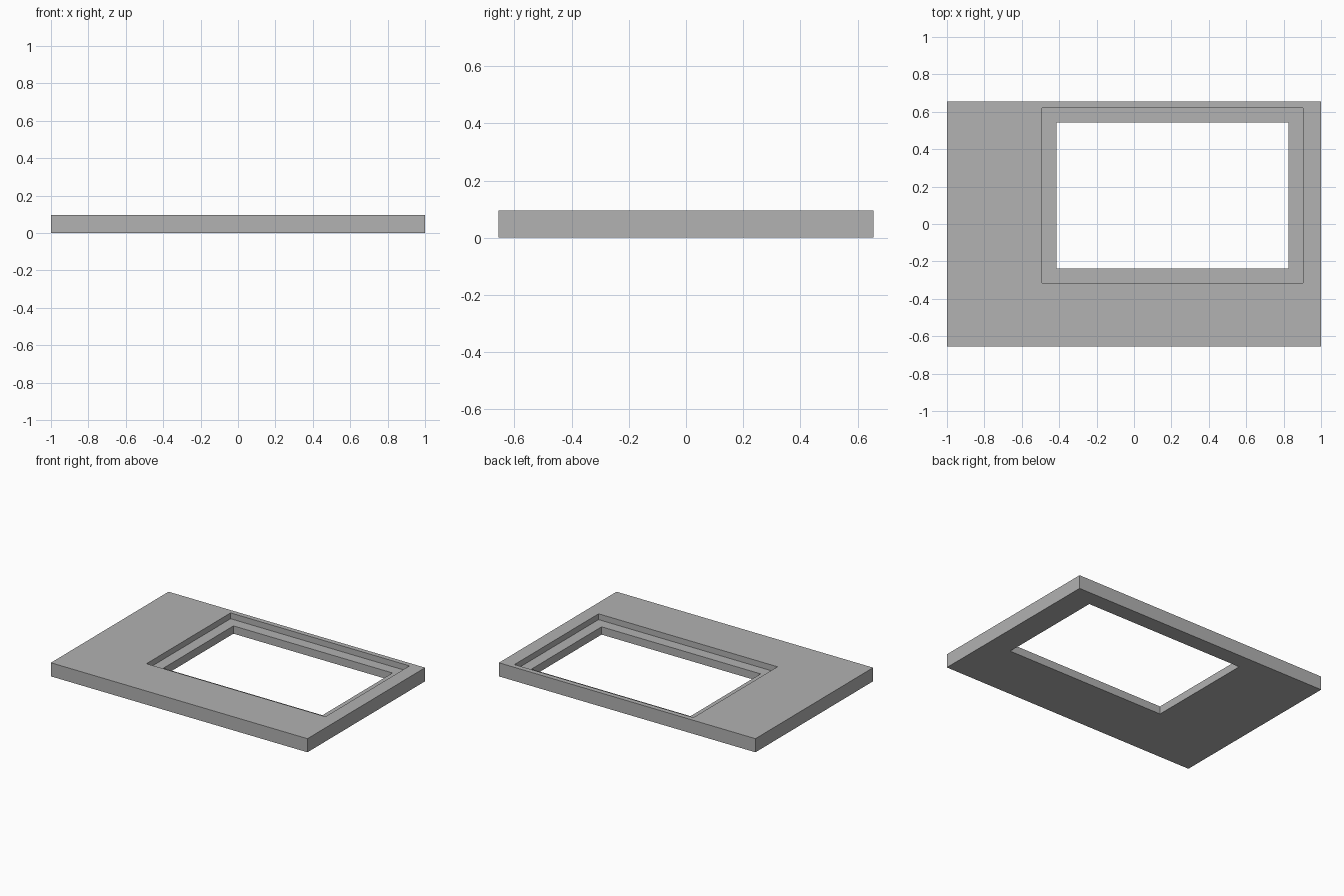
import bpy
import bmesh

cube = bpy.data.objects.get("Cube")
if cube:
    bpy.data.objects.remove(cube, do_unlink=True)

# Plain grey material
grey = bpy.data.materials.new("plain grey")
grey.use_nodes = True
colour = (0.445, 0.445, 0.445, 1.0)
grey.diffuse_color = colour
grey.node_tree.nodes["Principled BSDF"].inputs["Base Color"].default_value = colour

# Rectangles as x min, x max, y min, y max
OUTER = (-1.0, 1.0, -0.655, 0.655)
RECESS = (-0.492, 0.903, -0.316, 0.62)
OPENING = (-0.415, 0.825, -0.238, 0.542)
TOP, LEDGE = 0.096, 0.055


def ring(bm, rect, z):
    x0, x1, y0, y1 = rect
    return [bm.verts.new((x, y, z)) for x, y in ((x0, y0), (x1, y0), (x1, y1), (x0, y1))]


# Panel with a stepped rectangular window: rings swept round its cross-section
bm = bmesh.new()
rings = [ring(bm, rect, z) for rect, z in (
    (OUTER, 0), (OUTER, TOP),
    (RECESS, TOP), (RECESS, LEDGE),
    (OPENING, LEDGE), (OPENING, 0))]
for a, b in zip(rings, rings[1:] + rings[:1]):
    for i in range(4):
        j = (i + 1) % 4
        bm.faces.new((a[i], a[j], b[j], b[i]))
bmesh.ops.recalc_face_normals(bm, faces=bm.faces)

mesh = bpy.data.meshes.new("window_panel")
bm.to_mesh(mesh)
bm.free()
mesh.materials.append(grey)
panel = bpy.data.objects.new("window_panel", mesh)
bpy.context.collection.objects.link(panel)
